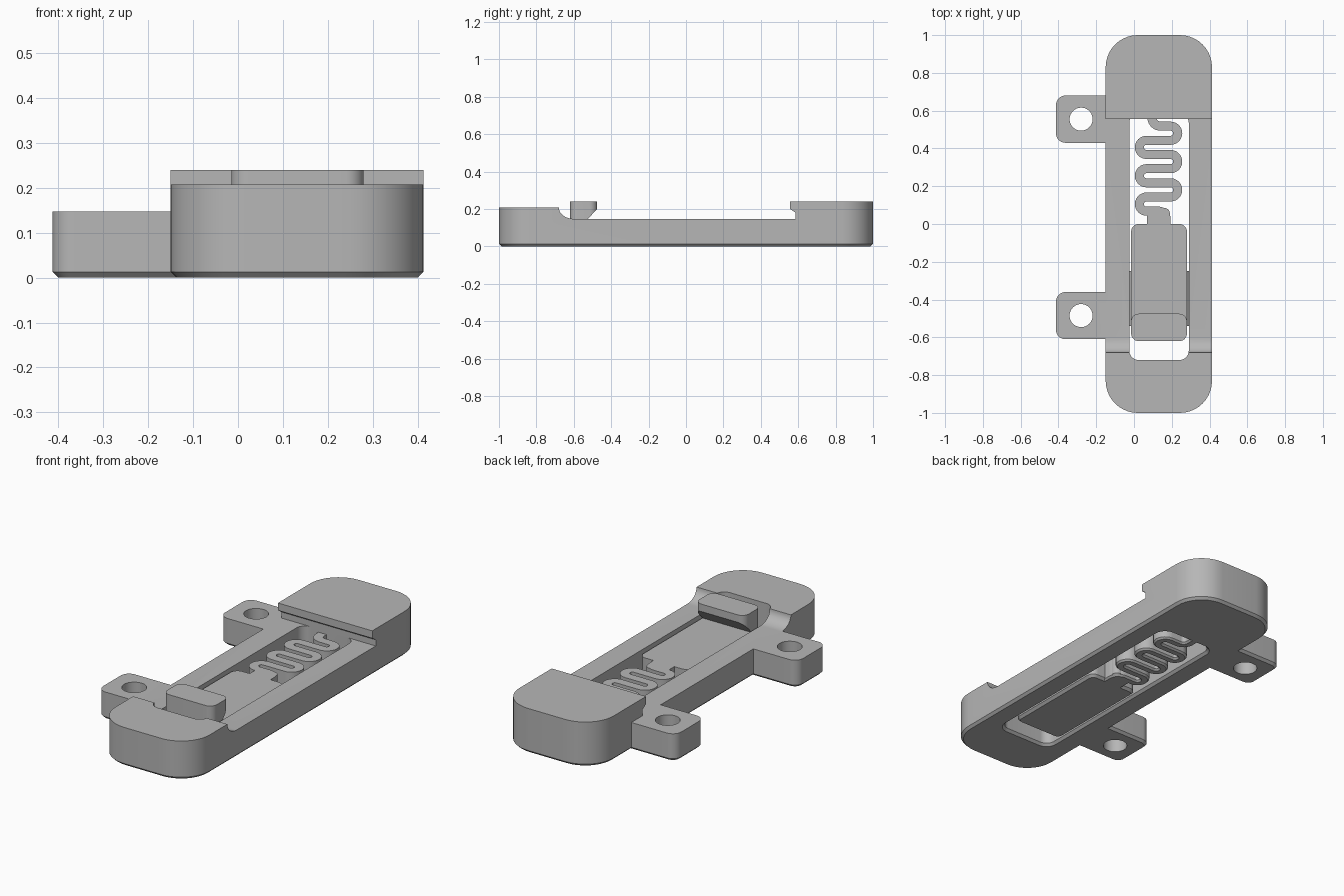
import bpy, bmesh, math
from mathutils import Vector

old = bpy.data.objects.get("Cube")
if old:
    bpy.data.objects.remove(old, do_unlink=True)

gray = bpy.data.materials.new("plain_gray")
gray.use_nodes = True
gray.diffuse_color = (0.47, 0.47, 0.47, 1)
gray.node_tree.nodes["Principled BSDF"].inputs["Base Color"].default_value = (0.47, 0.47, 0.47, 1)

CH = 0.013      # bottom chamfer
DECK = 0.147    # rail and ear height
SLIDE = 0.13    # slider and spring height


def rounded(x0, x1, y0, y1, r, n=10):
    """Counter-clockwise rounded rectangle."""
    corners = [(x1 - r, y1 - r), (x0 + r, y1 - r), (x0 + r, y0 + r), (x1 - r, y0 + r)]
    pts = []
    for i, (cx, cy) in enumerate(corners):
        for k in range(n + 1):
            a = math.pi / 2 * (i + k / n)
            pts.append((cx + r * math.cos(a), cy + r * math.sin(a)))
    return pts


def loft(name, rings):
    """Closed solid through matching rings of points."""
    bm = bmesh.new()
    loops = [[bm.verts.new(p) for p in ring] for ring in rings]
    n = len(loops[0])
    for a, b in zip(loops, loops[1:]):
        for i in range(n):
            j = (i + 1) % n
            bm.faces.new((a[i], a[j], b[j], b[i]))
    bm.faces.new(loops[0][::-1])
    bm.faces.new(loops[-1])
    bmesh.ops.recalc_face_normals(bm, faces=bm.faces[:])
    mesh = bpy.data.meshes.new(name)
    bm.to_mesh(mesh)
    bm.free()
    obj = bpy.data.objects.new(name, mesh)
    bpy.context.collection.objects.link(obj)
    mesh.materials.append(gray)
    return obj


def slab(name, x0, x1, y0, y1, r, top, chamfer=CH):
    """Rounded block on the floor with a chamfered lower edge."""
    c = chamfer
    outer = rounded(x0, x1, y0, y1, r)
    inner = rounded(x0 + c, x1 - c, y0 + c, y1 - c, r - c)
    return loft(name, [[(x, y, 0) for x, y in inner],
                       [(x, y, c) for x, y in outer],
                       [(x, y, top) for x, y in outer]])


def opening(x0, x1, y0, y1, r, top):
    """Cutter that flares at the floor."""
    rings = []
    for z, g in ((-0.05, CH), (0, CH), (CH, 0), (top, 0)):
        rings.append([(x, y, z) for x, y in rounded(x0 - g, x1 + g, y0 - g, y1 + g, r + g)])
    return loft("cutter", rings)


def side_profile(name, pts, x0, x1):
    return loft(name, [[(x, y, z) for y, z in pts] for x in (x0, x1)])


def boolean(obj, other, op="DIFFERENCE"):
    other.hide_render = True
    m = obj.modifiers.new("bool", "BOOLEAN")
    m.object, m.operation, m.solver = other, op, "EXACT"
    select(obj)
    bpy.ops.object.modifier_apply(modifier=m.name)
    bpy.data.objects.remove(other, do_unlink=True)


def select(obj):
    bpy.ops.object.select_all(action="DESELECT")
    obj.select_set(True)
    bpy.context.view_layer.objects.active = obj


def smooth(obj):
    select(obj)
    bpy.ops.object.shade_smooth_by_angle(angle=math.radians(25))


# Frame with raised ends
frame = slab("frame", -0.15, 0.413, -1, 1, 0.17, 0.24)

# Mounting ears with holes
for yc in (0.555, -0.485):
    ear = slab("ear", -0.413, -0.07, yc - 0.125, yc + 0.125, 0.05, DECK)
    boolean(frame, ear, "UNION")
    hole = loft("cutter", [[(-0.28 + 0.061 * math.cos(t * math.tau / 40),
                             yc + 0.061 * math.sin(t * math.tau / 40), z)
                            for t in range(40)] for z in (-0.1, 0.2)])
    boolean(frame, hole)

# Seat between the ends: curved ramp in front, undercut hook behind
ramp = [(-0.60 - 0.08 * math.sin(a), 0.208 - 0.061 * math.cos(a))
        for a in (math.pi / 2 * (1 - k / 10) for k in range(11))]
seat = [(-1.1, 0.3), (-1.1, 0.208)] + ramp + [
    (0.585, DECK), (0.585, 0.18), (0.555, 0.2), (0.555, 0.3)]
boolean(frame, side_profile("cutter", seat, -0.2, 0.5))

# Window for the slider, open through the front end only
boolean(frame, opening(-0.025, 0.29, -0.72, 0.585, 0.05, DECK + 0.001))
boolean(frame, loft("cutter", [[(x, y, z) for x, y in rounded(-0.025, 0.29, -0.72, -0.4, 0.05)]
                               for z in (0.1, 0.3)]))
smooth(frame)

# Slider plate
slider = slab("slider", -0.015, 0.28, -0.62, 0, 0.04, SLIDE)

# Gripping tab with undercut back
tab = loft("tab", [[(x, y, z) for x, y in rounded(-0.015, 0.28, -0.62, -0.475, 0.04)]
                   for z in (0.1, 0.24)])
notch = [(-0.475, 0.2), (-0.4, 0.2), (-0.4, 0.05), (-0.54, 0.05), (-0.54, SLIDE)]
boolean(tab, side_profile("cutter", notch, -0.1, 0.4))
boolean(slider, tab, "UNION")
smooth(slider)

# Guide ridges along the slider sides
for name, x, s in (("right_ridge", -0.015, -1), ("left_ridge", 0.28, 1)):
    section = [(-0.005, 0.05), (0.014, 0.069), (-0.005, 0.088)]
    loft(name, [[(x + s * d, y, z) for d, z in section] for y in (-0.54, -0.25)])

# Neck joining spring and slider
neck = slab("spring_neck", 0.07, 0.19, -0.04, 0.085, 0.03, SLIDE)
smooth(neck)

# Serpentine spring path
R = 0.0375
path = [Vector((0.095, 0.6))]
path += [Vector((0.14 - 0.045 * math.cos(a), 0.563 - 0.045 * math.sin(a)))
         for a in (math.pi / 2 * k / 8 for k in range(9))]
y = 0.518
for i in range(6):
    side = 1 if i % 2 == 0 else -1
    cx = 0.13 + side * 0.064
    path += [Vector((cx + side * R * math.sin(a), y - R + R * math.cos(a)))
             for a in (math.pi * k / 12 for k in range(13))]
    y -= 2 * R
path += [Vector((0.13 + 0.04 * math.sin(a), y - 0.04 + 0.04 * math.cos(a)))
         for a in (math.pi / 2 * k / 8 for k in range(9))]
path.append(Vector((0.17, -0.03)))

# Sweep a chamfered strip along the path
W, c = 0.024, 0.009
strip = [(-W + c, 0), (W - c, 0), (W, c), (W, SLIDE), (-W, SLIDE), (-W, c)]
rings = []
for i, p in enumerate(path):
    t = (path[min(i + 1, len(path) - 1)] - path[max(i - 1, 0)]).normalized()
    nrm = Vector((-t.y, t.x))
    rings.append([(p.x + nrm.x * d, p.y + nrm.y * d, z) for d, z in strip])
smooth(loft("spring", rings))
